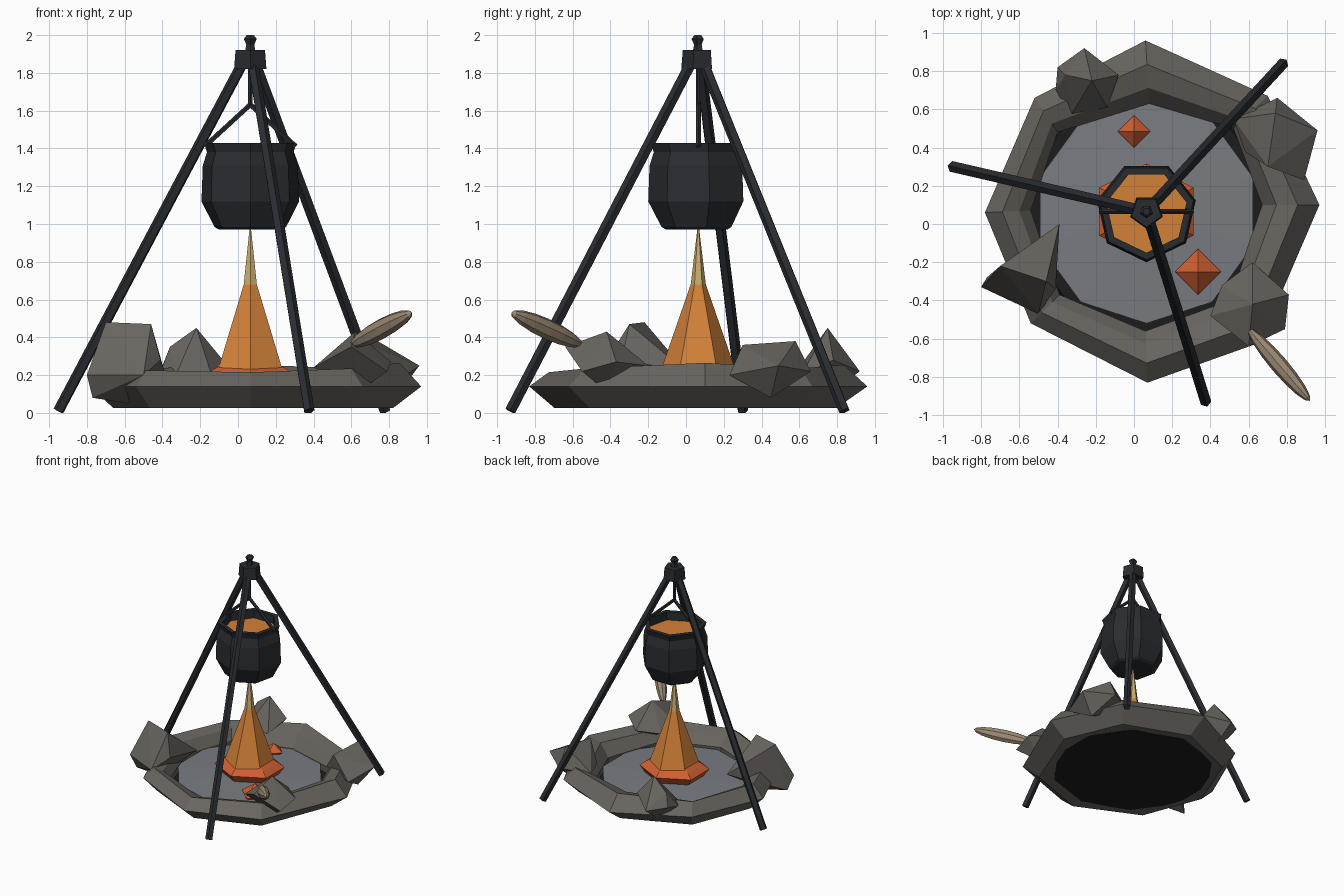
import bpy, bmesh, math
from mathutils import Vector, Matrix

if "Cube" in bpy.data.objects:
    bpy.data.objects.remove(bpy.data.objects["Cube"])

CX, CY = 0.065, 0.065          # axis of the tripod, pot and fire


def mat(name, r, g, b):
    m = bpy.data.materials.new(name)
    m.diffuse_color = (r, g, b, 1)
    m.use_nodes = True
    m.node_tree.nodes["Principled BSDF"].inputs["Base Color"].default_value = m.diffuse_color
    return m


IRON = mat("iron", 0.022, 0.025, 0.03)
CHAR = mat("char", 0.012, 0.012, 0.012)
STONE = mat("stone", 0.14, 0.13, 0.115)
ASH = mat("ash", 0.19, 0.20, 0.22)
FLAME = mat("flame", 0.65, 0.22, 0.04)
TIP = mat("flame_tip", 0.60, 0.42, 0.16)
EMBER = mat("ember", 0.62, 0.11, 0.03)
WOOD = mat("wood", 0.32, 0.25, 0.17)


def finish(bm, name, material):
    bmesh.ops.recalc_face_normals(bm, faces=bm.faces)
    me = bpy.data.meshes.new(name)
    bm.to_mesh(me)
    bm.free()
    me.materials.append(material)
    ob = bpy.data.objects.new(name, me)
    bpy.context.collection.objects.link(ob)
    return ob


def skin(bm, rings, closed=False):
    """Bridge equal-length rings of points; cap the ends or close the loop."""
    vs = [[bm.verts.new(p) for p in ring] for ring in rings]
    n = len(vs[0])
    for a, b in zip(vs, vs[1:] + (vs[:1] if closed else [])):
        for i in range(n):
            bm.faces.new((a[i], a[(i + 1) % n], b[(i + 1) % n], b[i]))
    if not closed:
        bm.faces.new(vs[0])
        bm.faces.new(vs[-1])


def lathe(name, profile, sides, start, material, c=(CX, CY), sy=1.0):
    """Low-poly turned shape from (radius, z) pairs, optionally squashed in y."""
    bm = bmesh.new()
    angs = [math.radians(start) + math.tau * i / sides for i in range(sides)]
    skin(bm, [[(c[0] + r * math.cos(a), c[1] + sy * r * math.sin(a), z) for a in angs]
              for r, z in profile])
    return finish(bm, name, material)


def rod(name, a, b, r, sides=4, material=IRON):
    a, b = Vector(a), Vector(b)
    bm = bmesh.new()
    m = Matrix.Translation((a + b) / 2) @ (b - a).to_track_quat('Z', 'Y').to_matrix().to_4x4()
    bmesh.ops.create_cone(bm, cap_ends=True, segments=sides, radius1=r, radius2=r,
                          depth=(b - a).length, matrix=m)
    return finish(bm, name, material)


def rock(name, pts):
    bm = bmesh.new()
    for p in pts:
        bm.verts.new(p)
    bmesh.ops.convex_hull(bm, input=bm.verts)
    bmesh.ops.delete(bm, geom=[v for v in bm.verts if not v.link_faces], context='VERTS')
    return finish(bm, name, STONE)


# tripod legs, collar and finial
for i, (x, y) in enumerate([(-0.95, 0.30), (0.78, 0.84), (0.375, -0.93)]):
    d = Vector((x - CX, y - CY, 0)).normalized() * 0.03
    rod(f"tripod_leg_{i + 1}", (x, y, 0.01), (CX + d.x, CY + d.y, 1.87), 0.03, 5)
lathe("tripod_collar", [(0.09, 1.82), (0.082, 1.92)], 5, -90, IRON)
lathe("tripod_finial", [(0.028, 1.92), (0.022, 1.95), (0.036, 1.98), (0.02, 2.0)], 5, -90, IRON)

# hanger and pot handle
rod("pot_hanger", (CX, CY, 1.62), (CX, CY, 1.84), 0.012, 5)
for side, s in (("left", -1), ("right", 1)):
    rod(f"pot_handle_{side}", (CX, CY, 1.63), (CX + s * 0.24, CY, 1.41), 0.014, 5)

# pot with hollow mouth, and the stew inside
lathe("pot", [(0.17, 0.97), (0.195, 0.985), (0.265, 1.12), (0.258, 1.31), (0.235, 1.38),
              (0.252, 1.43), (0.215, 1.43), (0.215, 1.33)], 7, -90, IRON)
lathe("stew", [(0.215, 1.34), (0.235, 1.36)], 7, -90, FLAME)

# fire: ember skirt, flame and pale tip
lathe("ember_bed", [(0.20, 0.08), (0.285, 0.19), (0.235, 0.225), (0.12, 0.285)],
      6, 30, EMBER, sy=0.88)
lathe("flame", [(0.20, 0.22), (0.04, 0.68)], 6, 30, FLAME)
lathe("flame_tip", [(0.04, 0.68), (0.004, 0.98)], 6, 30, TIP)

# loose embers
for i, (x, y, r) in enumerate([(0.0, 0.485, 0.085), (0.335, -0.25, 0.12)]):
    lathe(f"loose_ember_{i + 1}", [(0.002, 0.14 - r * 0.7), (r, 0.14), (0.002, 0.14 + r * 0.7)],
          4, 0, EMBER, (x, y))

# ash floor, gently domed, over a wider charred base
lathe("ash_floor", [(0.58, 0.06), (0.585, 0.115), (0.01, 0.135)], 10, 90, ASH)
lathe("charred_base", [(0.66, 0.03), (0.64, 0.06)], 10, 90, CHAR)

# stone ring: cross-section placed between matching outer and inner corners
outer = [(0.06, 0.96), (0.70, 0.67), (0.97, 0.10), (0.66, -0.62),
         (0.07, -0.83), (-0.54, -0.52), (-0.78, 0.06), (-0.52, 0.66)]
inner = [(0.08, 0.63), (0.52, 0.50), (0.67, 0.10), (0.50, -0.40),
         (0.06, -0.56), (-0.39, -0.37), (-0.54, 0.07), (-0.40, 0.48)]
lift = [0.02, 0.0, 0.03, 0.0, -0.02, -0.01, 0.01, 0.0]
section = [(1.0, 0.14), (0.62, 0.235), (0.25, 0.2), (0.0, 0.12), (0.03, 0.035), (0.5, 0.025)]
bm = bmesh.new()
skin(bm, [[(*Vector(i).lerp(Vector(o), t), z + h * (z > 0.15)) for t, z in section]
          for o, i, h in zip(outer, inner, lift)], closed=True)
finish(bm, "stone_ring", STONE)

# boulders on the ring
rock("boulder_back_left", [(-.41, .70, .22), (-.40, .82, .25), (-.26, .92, .22), (-.08, .78, .28),
                           (-.14, .61, .2), (-.33, .57, .2), (-.22, .75, .45), (-.36, .78, .35),
                           (-.25, .73, .08)])
rock("boulder_back_right", [(.96, .49, .25), (.75, .66, .22), (.52, .55, .2), (.58, .38, .2),
                            (.89, .23, .2), (.70, .30, .36), (.74, .58, .38), (.83, .45, .08)])
rock("boulder_front_left", [(-.39, 0, .22), (-.41, -.34, .28), (-.50, -.47, .2), (-.80, -.33, .2),
                            (-.77, -.28, .08), (-.70, -.22, .48), (-.46, -.30, .47), (-.58, -.25, .05)])
rock("boulder_front_right", [(.62, -.20, .25), (.81, -.37, .27), (.79, -.55, .22), (.60, -.64, .35),
                             (.40, -.48, .24), (.62, -.42, .43), (.46, -.32, .22), (.65, -.43, .12)])

# spindle-shaped piece of wood leaning on the front boulder
a, b = Vector((0.60, -0.55, 0.36)), Vector((0.92, -0.925, 0.53))
bm = bmesh.new()
bmesh.ops.create_uvsphere(bm, u_segments=8, v_segments=8, radius=1.0,
                          matrix=Matrix.Translation((a + b) / 2)
                          @ (b - a).to_track_quat('Z', 'Y').to_matrix().to_4x4()
                          @ Matrix.Diagonal((0.045, 0.055, (b - a).length / 2, 1)))
finish(bm, "wood_spindle", WOOD)
